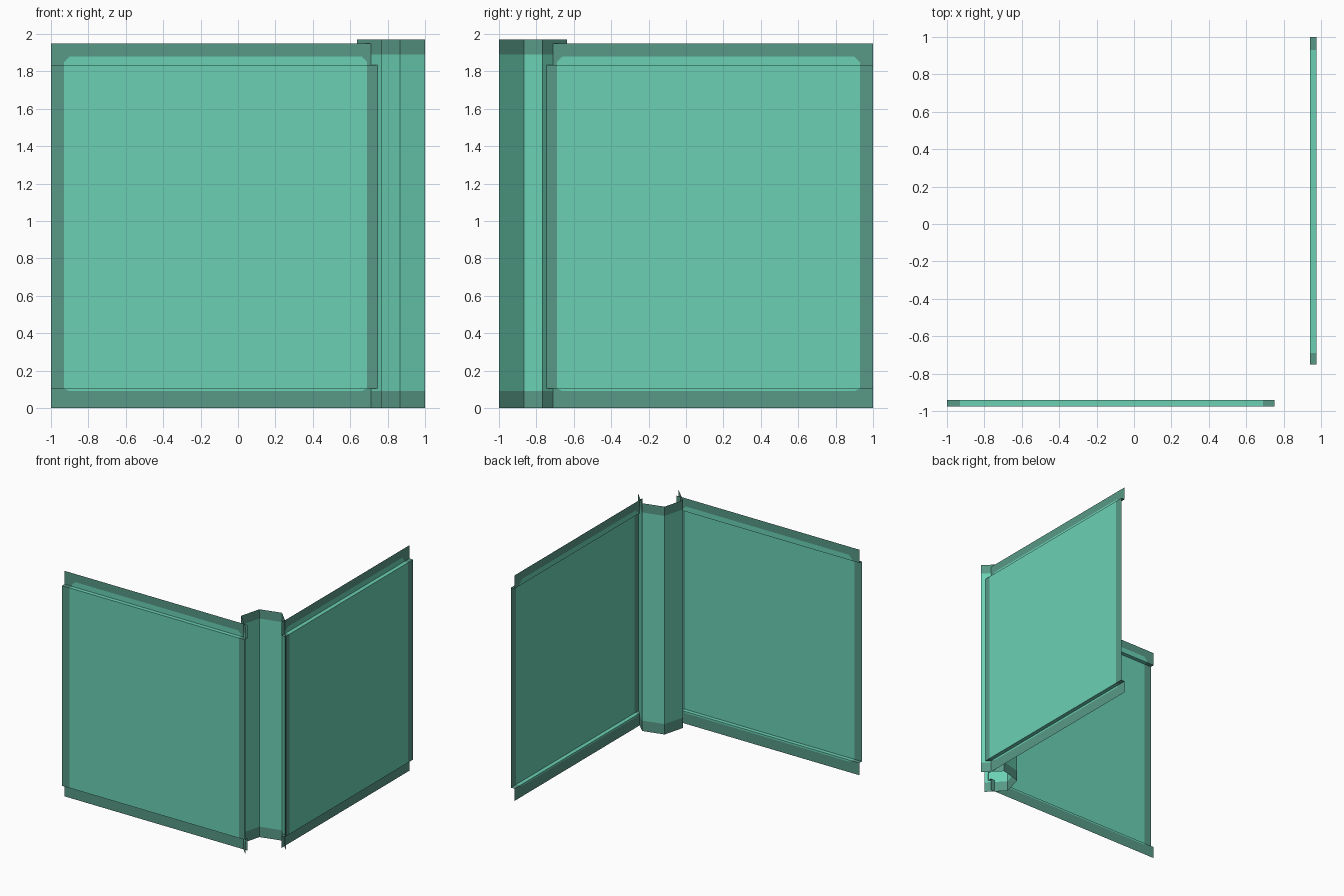
import bpy, bmesh

if "Cube" in bpy.data.objects:
    bpy.data.objects.remove(bpy.data.objects["Cube"])


def material(name, rgb):
    m = bpy.data.materials.new(name)
    m.diffuse_color = (*rgb, 1)
    m.use_nodes = True
    m.node_tree.nodes["Principled BSDF"].inputs["Base Color"].default_value = m.diffuse_color
    return m


MATS = [material("light_teal", (0.145, 0.63, 0.45)),
        material("dark_teal", (0.098, 0.315, 0.237))]


def sheet(name, columns, rows, place, is_light, corners=(), flip=False):
    """Open sheet from a grid; corner cells are split so their outer half is dark."""
    bm = bmesh.new()
    grid = [[bm.verts.new(place(c, r)) for c in columns] for r in rows]
    for j in range(len(rows) - 1):
        for i in range(len(columns) - 1):
            a, b = grid[j][i], grid[j][i + 1]
            d, c = grid[j + 1][i], grid[j + 1][i + 1]
            faces = [((a, b, c, d), is_light(i, j))]
            if (i, j) in corners:
                ring = [a, b, c, d]
                k = corners[(i, j)]          # index of the outer corner
                ring = ring[k:] + ring[:k]
                faces = [((ring[3], ring[0], ring[1]), False),
                         ((ring[1], ring[2], ring[3]), True)]
            for vs, light in faces:
                f = bm.faces.new(vs[::-1] if flip else vs)
                f.material_index = 0 if light else 1
    me = bpy.data.meshes.new(name)
    bm.to_mesh(me)
    bm.free()
    for m in MATS:
        me.materials.append(m)
    ob = bpy.data.objects.new(name, me)
    bpy.context.collection.objects.link(ob)
    return ob


# Wall panels: (height, depth) profile with stepped flanges at top and bottom
cols = [-1, -0.93, -0.90, 0.66, 0.69, 0.75]
profile = [(0, 0), (0.09, 0), (0.105, 0), (0.105, 0.035),
           (1.835, 0.035), (1.835, 0), (1.85, 0), (1.88, 0), (1.95, 0)]
rounded = {(1, 1): 0, (3, 1): 1, (3, 6): 2, (1, 6): 3}


def panel_light(i, j):
    return 1 <= i <= 3 and 1 <= j <= 6


sheet("front_wall_panel", cols, profile,
      lambda u, p: (u, -0.94 - p[1], p[0]), panel_light, rounded)
sheet("right_wall_panel", cols, profile,
      lambda u, p: (0.94 + p[1], -u, p[0]), panel_light, rounded, flip=True)

# Folded corner post: open five-point section, dark bands at both ends
section = [(0.77, -1), (0.635, -0.865), (0.683, -0.683), (0.865, -0.635), (1, -0.77)]
sheet("corner_post", section, [0, 0.09, 1.89, 1.97],
      lambda p, z: (p[0], p[1], z), lambda i, j: j == 1)
